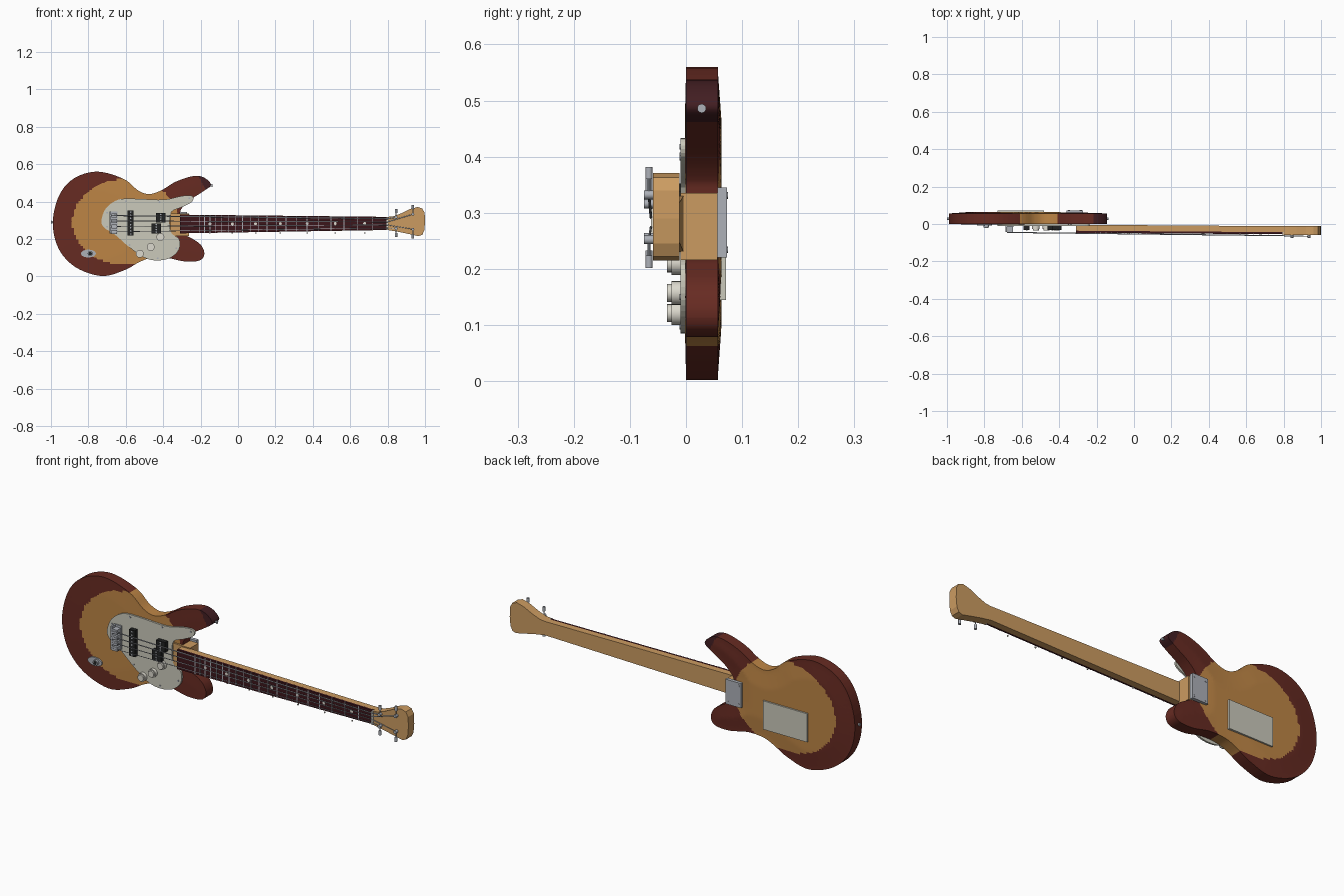
import bpy, bmesh, math
from mathutils import Vector, Matrix
from mathutils.kdtree import KDTree

if "Cube" in bpy.data.objects:
    bpy.data.objects.remove(bpy.data.objects["Cube"])


def material(name, col):
    m = bpy.data.materials.new(name)
    m.diffuse_color = (*col, 1)
    m.use_nodes = True
    m.node_tree.nodes["Principled BSDF"].inputs["Base Color"].default_value = m.diffuse_color
    return m


AMBER = material("amber wood", (0.51, 0.235, 0.06))
RED = material("red brown", (0.135, 0.024, 0.016))
DARK = material("dark burst edge", (0.055, 0.013, 0.016))
MAPLE = material("maple", (0.60, 0.33, 0.12))
ROSE = material("dark fretboard", (0.045, 0.008, 0.011))
CREAM = material("cream plastic", (0.60, 0.59, 0.50))
METAL = material("metal", (0.42, 0.44, 0.48))
BLACK = material("black", (0.015, 0.016, 0.016))
IVORY = material("ivory", (0.72, 0.70, 0.62))


def finish(name, bm, mats, smooth=None):
    bmesh.ops.recalc_face_normals(bm, faces=bm.faces)
    me = bpy.data.meshes.new(name)
    bm.to_mesh(me)
    bm.free()
    for m in mats:
        me.materials.append(m)
    ob = bpy.data.objects.new(name, me)
    bpy.context.collection.objects.link(ob)
    if smooth:
        me.shade_smooth()
        me.set_sharp_from_angle(angle=math.radians(smooth))
    return ob


def curve(pts, n=5):
    """Closed smooth curve through the points."""
    out, k = [], len(pts)
    for i in range(k):
        a, b, c, d = (Vector(pts[(i + j) % k]) for j in (-1, 0, 1, 2))
        for s in range(n):
            t = s / n
            out.append(0.5 * (2 * b + (c - a) * t + (2 * a - 5 * b + 4 * c - d) * t * t
                              + (3 * b - a - 3 * c + d) * t ** 3))
    return out


def slab(pts, y0, y1):
    """Outline in x and z, extruded from y0 to y1."""
    bm = bmesh.new()
    f = bm.faces.new([bm.verts.new((p[0], y0, p[1])) for p in pts])
    r = bmesh.ops.extrude_face_region(bm, geom=[f])
    for v in r["geom"]:
        if isinstance(v, bmesh.types.BMVert):
            v.co.y = y1
    return bm


def plate(name, pts, y0, y1, mat, tilt=0):
    bm = slab(pts, y0, y1)
    for v in bm.verts:
        v.co.y -= tilt * (v.co.x + 0.31)
    return finish(name, bm, [mat])


def box(name, x0, x1, y0, y1, z0, z1, mat):
    return plate(name, [(x0, z0), (x1, z0), (x1, z1), (x0, z1)], y0, y1, mat)


def rod(name, a, b, r, mat, sides=16, r2=None):
    a, b = Vector(a), Vector(b)
    bm = bmesh.new()
    rot = (b - a).to_track_quat('Z', 'Y').to_matrix().to_4x4()
    bmesh.ops.create_cone(bm, cap_ends=True, segments=sides, radius1=r, radius2=r if r2 is None else r2,
                          depth=(b - a).length, matrix=Matrix.Translation((a + b) / 2) @ rot)
    return finish(name, bm, [mat], 40)


# Body: smooth outline, cut into a fine grid, slightly domed, burst by distance
outline = curve([(-0.99, 0.29), (-0.955, 0.435), (-0.875, 0.525), (-0.75, 0.56), (-0.61, 0.52),
                 (-0.535, 0.46), (-0.475, 0.44), (-0.41, 0.46), (-0.335, 0.505), (-0.245, 0.535),
                 (-0.185, 0.53), (-0.145, 0.49), (-0.185, 0.455), (-0.255, 0.41), (-0.30, 0.365),
                 (-0.31, 0.33), (-0.31, 0.235), (-0.26, 0.21), (-0.2, 0.17), (-0.18, 0.12),
                 (-0.205, 0.085), (-0.285, 0.08), (-0.385, 0.10), (-0.47, 0.097), (-0.53, 0.075),
                 (-0.61, 0.032), (-0.73, 0.002), (-0.87, 0.05), (-0.96, 0.15)], 6)
bm = slab(outline, 0.0, 0.057)
bmesh.ops.triangulate(bm, faces=[f for f in bm.faces if len(f.verts) > 4])
for axis, lo, n in ((0, -0.985, 70), (2, 0.006, 46)):
    for i in range(n):
        co, no = Vector((0, 0, 0)), Vector((0, 0, 0))
        co[axis], no[axis] = lo + 0.012 * i, 1
        bmesh.ops.bisect_plane(bm, geom=bm.verts[:] + bm.edges[:] + bm.faces[:],
                               plane_co=co, plane_no=no, dist=1e-6)
kd = KDTree(len(outline))
for i, p in enumerate(outline):
    kd.insert((p[0], 0, p[1]), i)
kd.balance()
for f in bm.faces:
    c = f.calc_center_median()
    core = ((c.x + 0.60) / 0.285) ** 2 + ((c.z - 0.29) / 0.23) ** 2 < 1
    tip = math.hypot(c.x + 0.57, c.z - 0.29) > 0.432
    f.material_index = 0 if core else 2 if tip else 1
for v in bm.verts:
    d = max(0, kd.find((v.co.x, 0, v.co.z))[2] - 0.012)
    v.co.y += (0.006 if v.co.y > 0.03 else -0.002) * min(d / 0.08, 1)
finish("body", bm, [AMBER, RED, DARK], 40)

# Pickguard with screws
guard = curve([(-0.73, 0.30), (-0.705, 0.365), (-0.64, 0.41), (-0.55, 0.415), (-0.40, 0.41), (-0.30, 0.43),
               (-0.245, 0.43), (-0.245, 0.40), (-0.30, 0.37), (-0.355, 0.345), (-0.365, 0.285),
               (-0.355, 0.23), (-0.315, 0.20), (-0.315, 0.145), (-0.36, 0.10), (-0.43, 0.085),
               (-0.50, 0.10), (-0.58, 0.155), (-0.66, 0.225), (-0.715, 0.26)])
plate("pickguard", guard, -0.010, -0.001, CREAM)
for x, z in ((-0.70, 0.34), (-0.60, 0.402), (-0.42, 0.398), (-0.26, 0.418), (-0.33, 0.15),
             (-0.43, 0.097), (-0.58, 0.168), (-0.70, 0.265)):
    rod("pickguard_screw", (x, -0.0095, z), (x, -0.012, z), 0.005, METAL, 10)

# Neck heel, neck, fretboard and headstock
TILT = 0.007
box("neck_heel", -0.36, -0.262, -0.010, 0.056, 0.216, 0.335, MAPLE)
taper = [(-0.31, 0.23), (0.81, 0.248), (0.81, 0.318), (-0.31, 0.33)]
plate("neck", taper, -0.036, -0.004, MAPLE, TILT)
plate("fretboard", [(min(x, 0.795), z) for x, z in taper], -0.047, -0.036, ROSE, TILT)
head = [(0.80, 0.248), (0.86, 0.238), (0.925, 0.224), (0.965, 0.215), (0.985, 0.222), (0.996, 0.245),
        (1.0, 0.29), (0.998, 0.34), (0.985, 0.363), (0.96, 0.371), (0.92, 0.36), (0.87, 0.336),
        (0.83, 0.321), (0.80, 0.318)]
plate("headstock", head, -0.059, -0.012, MAPLE)


def front_y(x):
    return -0.047 - TILT * (x + 0.31)


def half_width(x):
    return 0.05 - 0.015 * (x + 0.31) / 1.12


def mid_z(x):
    return 0.28 + 0.003 * (x + 0.31) / 1.12


# Frets, dots and nut
for n in range(1, 21):
    x = 0.80 - 1.47 * (1 - 2 ** (-n / 12))
    w, y = half_width(x), front_y(x)
    box("fret", x - 0.002, x + 0.002, y - 0.002, y + 0.002, mid_z(x) - w, mid_z(x) + w, METAL)
for x in (-0.15, -0.03, 0.094, 0.226, 0.37, 0.52, 0.677):
    y = front_y(x)
    rod("inlay_dot", (x, y + 0.002, mid_z(x)), (x, y - 0.001, mid_z(x)), 0.008, IVORY, 12)
    rod("side_dot", (x, y + 0.006, 0.229), (x, y + 0.006, 0.234), 0.004, IVORY, 10)
box("nut", 0.793, 0.803, -0.062, -0.04, 0.249, 0.317, IVORY)

# Bridge with four saddles, strings, tuners
box("bridge_base", -0.687, -0.645, -0.016, -0.004, 0.228, 0.347, METAL)
box("bridge_wall", -0.687, -0.678, -0.044, -0.01, 0.228, 0.347, METAL)
tuners = [(0.845, 0.316, 1), (0.935, 0.332, 1), (0.935, 0.252, -1), (0.845, 0.256, -1)]
for i, (tx, tz, side) in enumerate(tuners):
    z0, z1 = 0.325 - 0.029 * i, 0.308 - 0.0165 * i
    box("saddle", -0.676, -0.648, -0.046, -0.012, z0 - 0.011, z0 + 0.011, METAL)
    r = 0.0016 + 0.0004 * (3 - i)
    rod("string", (-0.68, -0.045, z0), (0.80, -0.0625, z1), r, METAL, 8)
    rod("string_end", (0.80, -0.0625, z1), (tx, -0.066, tz), r, METAL, 8)
    rod("tuner_post", (tx, -0.055, tz), (tx, -0.075, tz), 0.008, METAL, 12)
    end = tz + side * (0.05 if tx > 0.9 else 0.045)
    rod("tuner_shaft", (tx, -0.066, tz), (tx, -0.066, end), 0.003, METAL, 8)
    rod("tuner_key", (tx, -0.066, end - side * 0.022), (tx, -0.066, end), 0.0065, METAL, 12)

# Pickups with pole pieces
for name, x0, x1, z0, z1 in (("bridge_pickup", -0.59, -0.558, 0.218, 0.352),
                             ("split_pickup_upper", -0.438, -0.388, 0.287, 0.338),
                             ("split_pickup_lower", -0.462, -0.412, 0.230, 0.283)):
    box(name, x0, x1, -0.032, -0.004, z0, z1, BLACK)
    count = 8 if name == "bridge_pickup" else 4
    for i in range(count):
        z = z0 + (z1 - z0) * (i + 0.5) / count
        x = (x0 + x1) / 2
        rod("pole_piece", (x, -0.03, z), (x, -0.034, z), 0.004, METAL, 10)

# Knobs
for x, z in ((-0.415, 0.21), (-0.467, 0.157), (-0.525, 0.121)):
    rod("knob_base", (x, -0.008, z), (x, -0.026, z), 0.021, IVORY, 24)
    rod("knob_top", (x, -0.026, z), (x, -0.034, z), 0.016, IVORY, 24)

# Output jack
oval = [(-0.80 + 0.04 * math.cos(a * math.pi / 12), 0.122 + 0.021 * math.sin(a * math.pi / 12))
        for a in range(24)]
plate("jack_plate", oval, -0.009, 0.0, METAL)
rod("jack_ring", (-0.79, -0.008, 0.122), (-0.79, -0.02, 0.122), 0.014, METAL, 16)
rod("jack_hole", (-0.79, -0.019, 0.122), (-0.79, -0.021, 0.122), 0.009, BLACK, 16)

# Strap buttons
for x0, x1, z in ((-0.985, -0.999, 0.29), (-0.15, -0.136, 0.486)):
    rod("strap_button", (x0, 0.028, z), (x1, 0.028, z), 0.004, METAL, 12, 0.008)

# Back plates
box("neck_plate", -0.36, -0.272, 0.056, 0.073, 0.22, 0.345, METAL)
box("control_cover", -0.73, -0.482, 0.060, 0.071, 0.145, 0.29, CREAM)
for x in (-0.347, -0.285):
    for z in (0.234, 0.331):
        rod("neck_plate_screw", (x, 0.072, z), (x, 0.0745, z), 0.006, METAL, 10)
